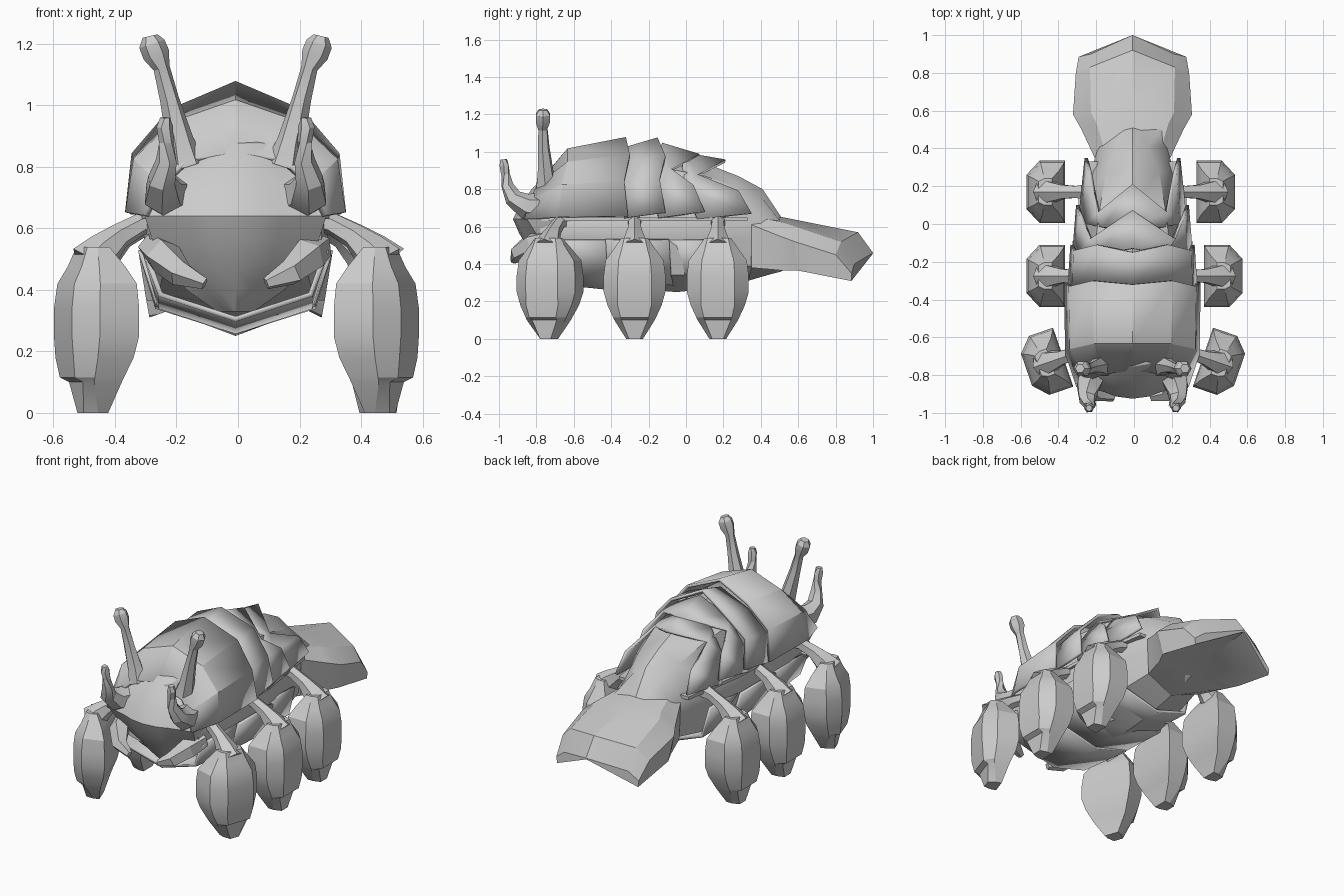
import bpy, bmesh, math
from mathutils import Vector, Matrix

CX = -0.008  # body centre line


def finish(bm, name, angle=30, solid=0):
    bmesh.ops.remove_doubles(bm, verts=bm.verts, dist=0.0005)
    bmesh.ops.recalc_face_normals(bm, faces=bm.faces)
    me = bpy.data.meshes.new(name)
    bm.to_mesh(me)
    bm.free()
    ob = bpy.data.objects.new(name, me)
    bpy.context.collection.objects.link(ob)
    if solid:
        m = ob.modifiers.new("thickness", 'SOLIDIFY')
        m.thickness = solid
        m.offset = 0
    bpy.ops.object.select_all(action='DESELECT')
    ob.select_set(True)
    bpy.context.view_layer.objects.active = ob
    bpy.ops.object.shade_smooth_by_angle(angle=math.radians(angle))
    return ob


def skin(bm, rings, closed=True, caps=True):
    vs = [[bm.verts.new(p) for p in r] for r in rings]
    n = len(vs[0])
    for a, b in zip(vs, vs[1:]):
        for i in range(n if closed else n - 1):
            j = (i + 1) % n
            bm.faces.new((a[i], a[j], b[j], b[i]))
    if caps:
        bm.faces.new(vs[0])
        bm.faces.new(vs[-1])


def mirrored(half, closed):
    """Half section from the centre line outward -> full section."""
    inner = half[1:-1] if closed else half[1:]
    left = [(-x, y, z) for x, y, z in reversed(inner)]
    full = half + left if closed else left + half
    return [(x + CX, y, z) for x, y, z in full]


def body(name, halves, angle=30):
    bm = bmesh.new()
    skin(bm, [mirrored(h, True) for h in halves])
    return finish(bm, name, angle)


def plate(name, halves, angle=14):
    bm = bmesh.new()
    skin(bm, [mirrored(h, False) for h in halves], False, False)
    return finish(bm, name, angle, 0.018)


def tube(bm, path, radii, sides=6):
    pts = [Vector(p) for p in path]
    rings = []
    for i, (p, r) in enumerate(zip(pts, radii)):
        d = pts[min(i + 1, len(pts) - 1)] - pts[max(i - 1, 0)]
        q = d.to_track_quat('Z', 'Y')
        rings.append([p + q @ Vector((r * math.cos(t), r * math.sin(t), 0))
                      for t in (math.tau * (k + .5) / sides for k in range(sides))])
    skin(bm, rings)


# Core body: y, top z, shoulder x/z, side x, lower x/z, bottom z
core = [(-.78, .82, .16, .78, .28, .23, .47, .41),
        (-.60, .96, .20, .90, .30, .25, .39, .34),
        (-.30, 1.0, .20, .92, .30, .25, .35, .27),
        (-.05, 1.0, .19, .90, .29, .24, .34, .25),
        (.10, .94, .17, .87, .26, .22, .35, .265),
        (.28, .87, .14, .81, .22, .19, .38, .30),
        (.41, .80, .08, .75, .18, .17, .40, .335),
        (.51, .65, .04, .63, .16, .13, .41, .36)]
body("core_body", [[(0, y, t), (sx, y, sz), (w, y, .62), (w * .99, y, .54), (lx, y, lz), (0, y, b)]
                   for y, t, sx, sz, w, lx, lz, b in core], 35)

# Broad tail: hooded section, hollow under its rear edge
body("tail", [
    [(0, .33, .68), (.13, .33, .66), (.20, .35, .61), (.19, .35, .38), (0, .33, .31)],
    [(0, .52, .65), (.19, .53, .62), (.27, .50, .55), (.25, .52, .365), (0, .52, .365)],
    [(0, .62, .63), (.22, .59, .60), (.315, .58, .52), (.29, .60, .365), (0, .62, .41)],
    [(0, .92, .57), (.225, .83, .52), (.30, .80, .45), (.28, .88, .31), (0, .99, .45)],
    [(0, 1.0, .46), (.22, .90, .40), (.285, .885, .35), (.28, .885, .31), (0, .995, .45)]], 25)

# Overlapping back plates
plate("front_shell", [
    [(0, -.77, .84), (.15, -.79, .82), (.24, -.83, .74), (.29, -.86, .64)],
    [(0, -.63, 1.01), (.20, -.63, .94), (.325, -.66, .82), (.35, -.68, .65)],
    [(0, -.32, 1.07), (.21, -.30, .98), (.33, -.33, .84), (.35, -.31, .655)]])
plate("second_shell", [
    [(0, -.33, 1.015), (.20, -.31, .945), (.31, -.34, .81), (.335, -.33, .645)],
    [(0, -.15, 1.068), (.19, -.11, .975), (.305, -.14, .85), (.32, -.11, .675)]])
plate("third_shell", [
    [(0, -.13, 1.04), (.17, -.16, .945), (.27, -.16, .80), (.31, -.15, .645)],
    [(0, .07, .98), (.22, -.08, .905), (.27, .04, .82), (.29, .10, .68)]])
plate("fourth_shell", [
    [(0, -.02, .99), (.15, -.02, .92), (.24, .0, .79), (.275, .06, .64)],
    [(0, .21, .95), (.18, .06, .875), (.225, .28, .79), (.245, .35, .67)]])

# Side ledge under the shells
body("side_ledge", [[(0, y, .65), (w, y, .65), (w, y, .63), (0, y, .63)]
                    for y, w in ((-.84, .28), (-.6, .325), (-.1, .305), (.33, .24))])

# Layered belly plates
for i, (y0, y1, s) in enumerate(((-.74, -.36, .94), (-.40, -.06, .98), (-.10, .2, .88))):
    plate("belly_plate_%d" % (i + 1), [
        [(.0, y, .28 + d), (.26 * s, y - .02, .36 + d), (.315 * s, y - .03, .53)]
        for y, d in ((y0, .025 if i == 0 else .0), (y1, -.015))])

# Head: rounded central strip, angular cheeks, narrowing chin
# z, front y, strip half width, side x, side y
head = [(.905, -.66, .11, .13, -.60), (.875, -.755, .135, .17, -.66), (.80, -.825, .148, .22, -.76),
        (.72, -.885, .15, .27, -.83), (.64, -.925, .148, .295, -.85), (.56, -.89, .135, .27, -.80),
        (.48, -.84, .115, .22, -.76), (.40, -.785, .095, .16, -.72), (.33, -.73, .02, .06, -.68)]
body("head", [[(0, fy, z), (w * .6, fy + .012, z), (w, fy + .035, z), (sx, sy, z), (sx, -.58, z), (0, -.55, z)]
              for z, fy, w, sx, sy in head], 28)

# Paired head parts
for s, side in ((1, "right"), (-1, "left")):
    def P(pts):
        return [(s * x + CX, y, z) for x, y, z in pts]
    for name, path, radii, sides in (
        ("eye_stalk", [(.155, -.75, .80), (.18, -.75, .88), (.215, -.76, 1.02), (.24, -.765, 1.12),
                       (.258, -.765, 1.165), (.272, -.765, 1.20), (.278, -.765, 1.225)],
         [.06, .046, .032, .027, .044, .043, .025], 6),
        ("horn", [(.20, -.76, .70), (.235, -.86, .71), (.24, -.925, .755), (.225, -.955, .82),
                  (.225, -.965, .88), (.23, -.973, .93), (.23, -.975, .96)],
         [.085, .068, .048, .034, .024, .027, .018], 6),
        ("mandible", [(.27, -.72, .54), (.235, -.82, .51), (.18, -.90, .455), (.10, -.92, .42)],
         [.05, .06, .045, .02], 5)):
        bm = bmesh.new()
        tube(bm, P(path), radii, sides)
        finish(bm, side + "_" + name, 25)

# Paddle legs: z, inner x, middle x, outer x, half width, outer half width
foot = [(0, .065, .10, .145, .045, .03), (.10, .04, .135, .16, .108, .07), (.115, .035, .135, .19, .115, .075),
        (.18, .012, .135, .20, .145, .09), (.25, 0, .135, .205, .165, .09), (.34, 0, .135, .205, .165, .09),
        (.42, .005, .13, .195, .155, .085), (.475, .03, .12, .165, .115, .07), (.54, .07, .11, .14, .07, .055)]


def leg(name, s, x, y, turn):
    bm = bmesh.new()
    skin(bm, [[(a, -h, z), (m, -h, z), (o, -k, z), (o, k, z), (m, h, z), (a, h, z)]
              for z, a, m, o, h, k in foot])
    tube(bm, [(.11, 0, .48), (.065, 0, .53), (.01, 0, .575), (-.06, 0, .612), (-.13, 0, .635)],
         [.08, .06, .042, .036, .05])
    bm.transform(Matrix.Translation((s * x, y, 0)) @ Matrix.Scale(s, 4, (1, 0, 0))
                 @ Matrix.Rotation(math.radians(turn), 4, 'Z'))
    finish(bm, name, 25)


for s, side, xs in ((1, "right", (.365, .37, .33)), (-1, "left", (.375, .365, .365))):
    leg(side + "_front_leg", s, xs[0], -.705, -19)
    leg(side + "_middle_leg", s, xs[1], -.275, 0)
    leg(side + "_rear_leg", s, xs[2], .17, 0)
